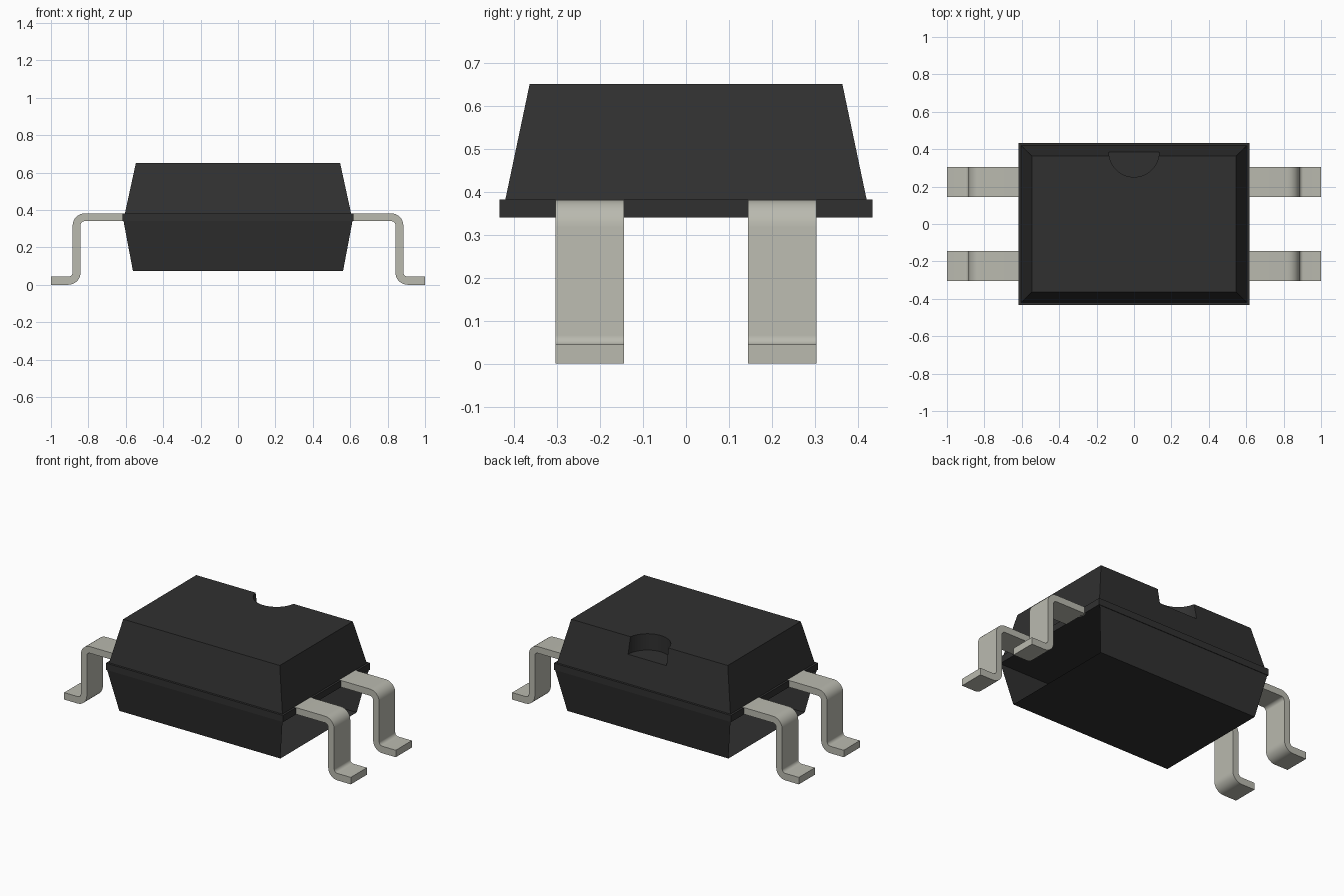
import bpy, bmesh, math
from mathutils import Matrix

if "Cube" in bpy.data.objects:
    bpy.data.objects.remove(bpy.data.objects["Cube"], do_unlink=True)


def material(name, rgb):
    m = bpy.data.materials.new(name)
    m.use_nodes = True
    m.diffuse_color = (*rgb, 1)
    bsdf = m.node_tree.nodes["Principled BSDF"]
    bsdf.inputs["Base Color"].default_value = (*rgb, 1)
    bsdf.inputs["Roughness"].default_value = 0.6
    return m


BLACK = material("black_plastic", (0.03, 0.03, 0.03))
METAL = material("tinned_metal", (0.49, 0.49, 0.43))


def finish(name, bm, mat):
    me = bpy.data.meshes.new(name)
    bm.to_mesh(me)
    bm.free()
    me.materials.append(mat)
    ob = bpy.data.objects.new(name, me)
    bpy.context.collection.objects.link(ob)
    return ob


def frustum(name, lower, upper, z0, z1, open_ends=False):
    """Tapered box; lower and upper are (half x, half y)."""
    bm = bmesh.new()
    bmesh.ops.create_cube(bm, size=2)
    for v in bm.verts:
        hx, hy = upper if v.co.z > 0 else lower
        v.co = (v.co.x * hx, v.co.y * hy, z1 if v.co.z > 0 else z0)
    bm.normal_update()
    if open_ends:
        ends = [f for f in bm.faces if abs(f.normal.x) > 0.7]
        bmesh.ops.delete(bm, geom=ends, context='FACES_ONLY')
    return finish(name, bm, BLACK)


# Body: upper half, parting rim, and lower half open at both ends
top = frustum("upper_body", (0.605, 0.421), (0.546, 0.364), 0.38, 0.651)
frustum("body_rim", (0.618, 0.434), (0.618, 0.434), 0.34, 0.382)
frustum("lower_body", (0.562, 0.38), (0.612, 0.431), 0.075, 0.341, True)

# Half-round notch in the rear top edge
bm = bmesh.new()
bmesh.ops.create_cone(bm, cap_ends=True, segments=48, radius1=0.134, radius2=0.134,
                      depth=0.3, matrix=Matrix.Translation((0, 0.385, 0.548 + 0.15)))
cutter = finish("notch_cutter", bm, BLACK)
cutter.hide_render = True
mod = top.modifiers.new("notch", 'BOOLEAN')
mod.operation = 'DIFFERENCE'
mod.solver = 'EXACT'
mod.object = cutter
bpy.context.view_layer.objects.active = top
bpy.ops.object.modifier_apply(modifier=mod.name)
bpy.data.objects.remove(cutter, do_unlink=True)


def arc(cx, cz, r, a0, a1, n=8):
    return [(cx + r * math.cos(math.radians(a0 + (a1 - a0) * i / n)),
             cz + r * math.sin(math.radians(a0 + (a1 - a0) * i / n))) for i in range(n + 1)]


# Gull-wing leg section in x and z: outer side out, inner side back
R, r = 0.065, 0.022
SECTION = ([(0.605, 0.382)] + arc(0.884 - R, 0.382 - R, R, 90, 0)
           + arc(0.884 + r, 0.044 + r, r, 180, 270)
           + [(1.0, 0.044), (1.0, 0.0)]
           + arc(0.842 + R, R, R, 270, 180)
           + arc(0.842 - r, 0.34 - r, r, 0, 90) + [(0.605, 0.34)])


def leg(name, side, y):
    bm = bmesh.new()
    face = bm.faces.new([bm.verts.new((side * x, y - 0.08, z)) for x, z in SECTION])
    ext = bmesh.ops.extrude_face_region(bm, geom=[face], use_keep_orig=True)
    moved = [g for g in ext["geom"] if isinstance(g, bmesh.types.BMVert)]
    bmesh.ops.translate(bm, verts=moved, vec=(0, 0.16, 0))
    bmesh.ops.recalc_face_normals(bm, faces=bm.faces)
    ob = finish(name, bm, METAL)
    bpy.ops.object.select_all(action='DESELECT')
    ob.select_set(True)
    bpy.context.view_layer.objects.active = ob
    bpy.ops.object.shade_smooth_by_angle(angle=math.radians(30))


for side, sname in ((1, "left"), (-1, "right")):
    for y, yname in ((-0.224, "front"), (0.224, "rear")):
        leg(f"{yname}_{sname}_leg", side, y)
